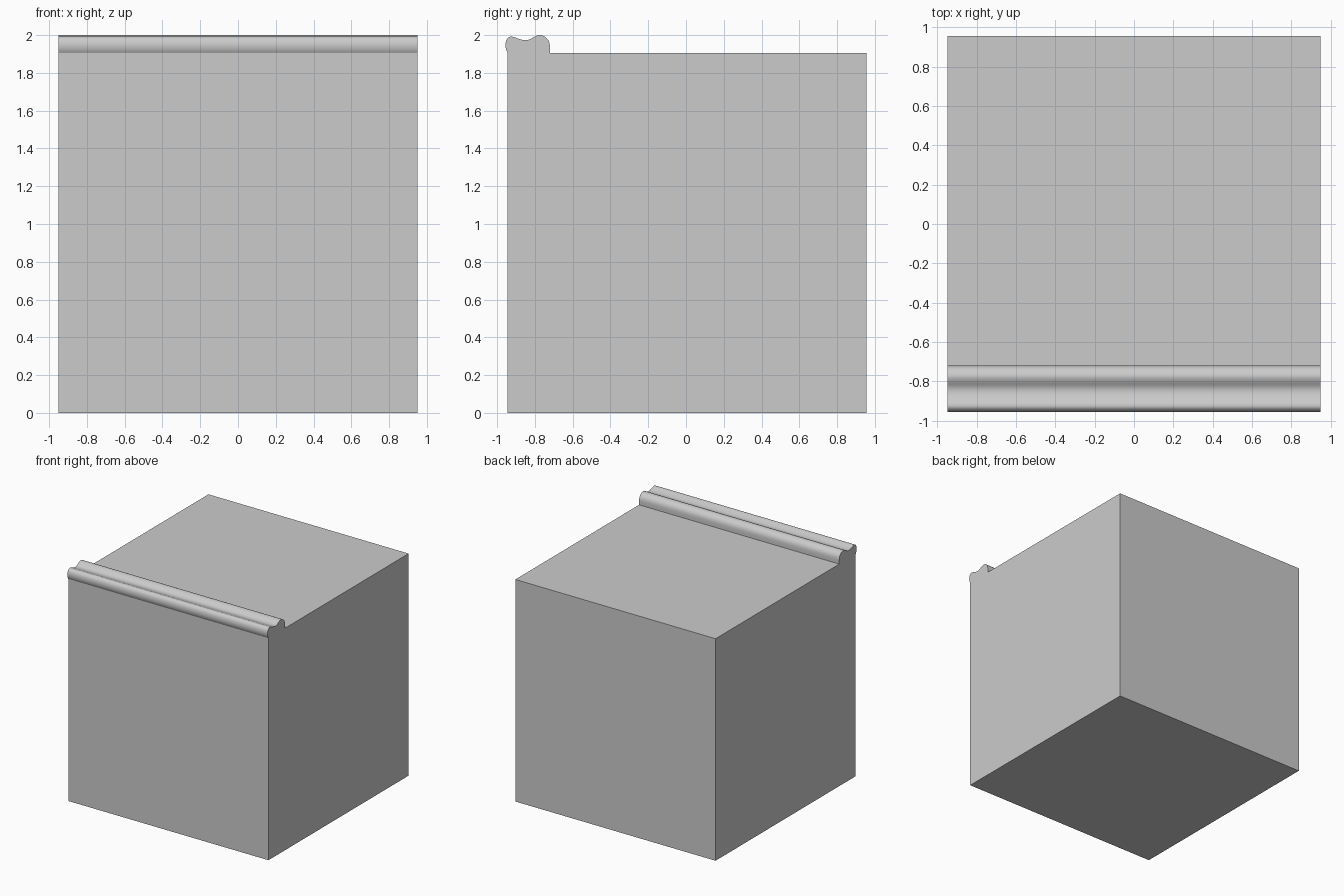
import bpy, bmesh
from mathutils import Vector
from mathutils.geometry import interpolate_bezier

if "Cube" in bpy.data.objects:
    bpy.data.objects.remove(bpy.data.objects["Cube"])

HALF_X, FRONT, BACK, TOP = 0.95, -0.944, 0.956, 1.905


def smooth_path(points, steps):
    """Smooth curve passing through every given (y, z) point."""
    p = [Vector((0, y, z)) for y, z in points]
    p = [p[0] * 2 - p[1]] + p + [p[-1] * 2 - p[-2]]
    out = []
    for a, b, c, d in zip(p, p[1:], p[2:], p[3:]):
        seg = interpolate_bezier(b, b + (c - a) / 6, c - (d - b) / 6, c, steps + 1)
        out += seg[:-1]
    return out + [p[-2]]


# Double-lobed lip along the front top edge
lip = smooth_path([
    (FRONT, TOP), (-0.953, 1.925), (-0.956, 1.95), (-0.950, 1.975),
    (-0.935, 1.990), (-0.915, 1.991), (-0.885, 1.980), (-0.855, 1.973),
    (-0.828, 1.977), (-0.800, 1.993), (-0.775, 2.0), (-0.750, 1.993),
    (-0.731, 1.976), (-0.721, 1.950), (-0.720, TOP)], 3)

# Side profile: block outline with the lip, extruded across the width
outline = [Vector((0, FRONT, 0))] + lip + [Vector((0, BACK, TOP)), Vector((0, BACK, 0))]
bm = bmesh.new()
side = bm.faces.new([bm.verts.new((-HALF_X, v.y, v.z)) for v in outline])
ext = bmesh.ops.extrude_face_region(bm, geom=[side], use_keep_orig=True)
moved = [g for g in ext["geom"] if isinstance(g, bmesh.types.BMVert)]
bmesh.ops.translate(bm, verts=moved, vec=(2 * HALF_X, 0, 0))
bmesh.ops.recalc_face_normals(bm, faces=bm.faces)

mesh = bpy.data.meshes.new("block_with_lip")
bm.to_mesh(mesh)
bm.free()
block = bpy.data.objects.new("block_with_lip", mesh)
bpy.context.collection.objects.link(block)

# Smooth lip, crisp block edges
bpy.context.view_layer.objects.active = block
block.select_set(True)
bpy.ops.object.shade_smooth_by_angle(angle=0.42)
